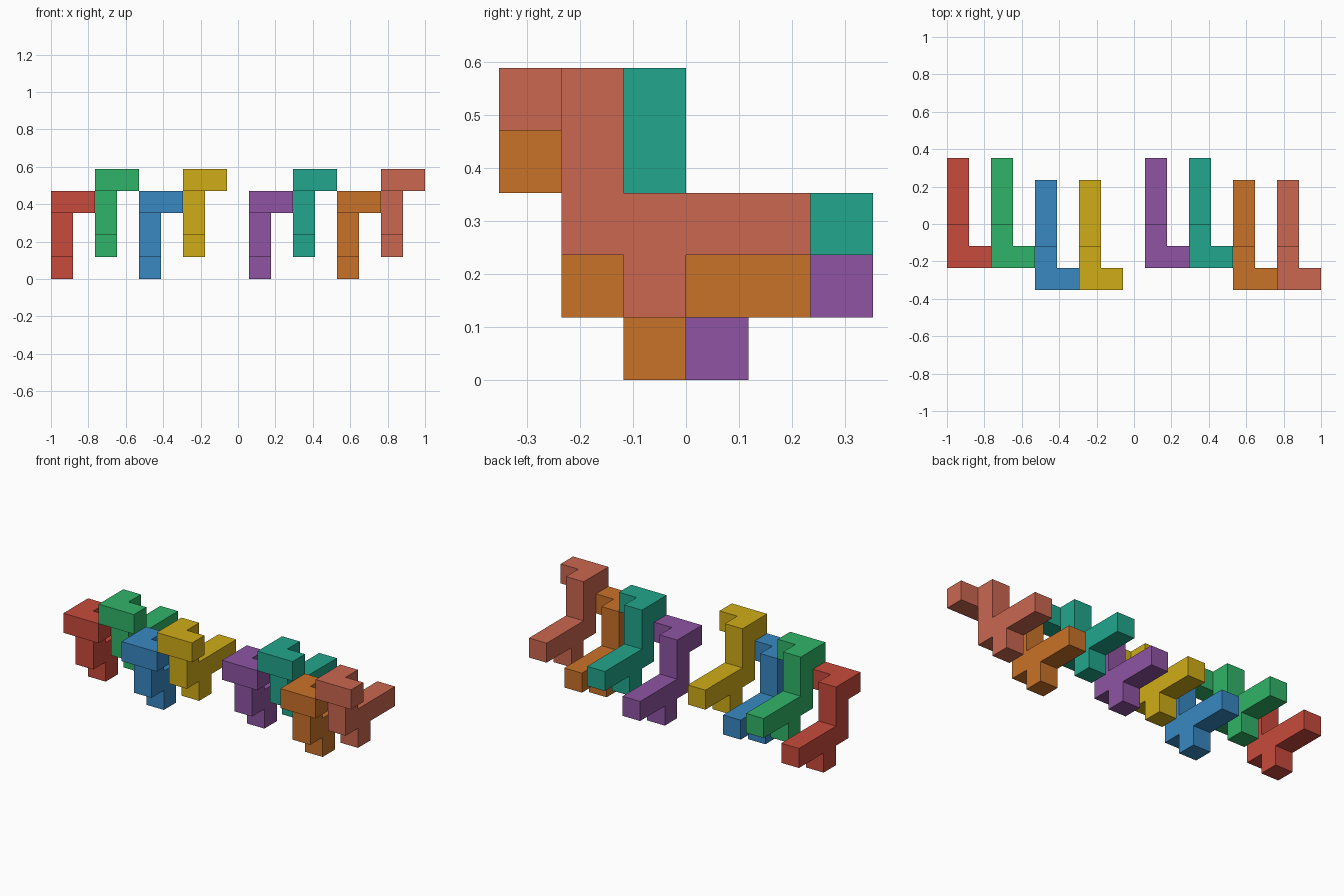
import bpy, bmesh
from mathutils import Vector

if "Cube" in bpy.data.objects:
    bpy.data.objects.remove(bpy.data.objects["Cube"])

U = 2 / 17  # edge of one cube cell

# Side outline (y, z) in cells: front lip, stem, long back arm and lower stub
PROFILE = [(0, 3), (1, 3), (1, 1), (2, 1), (2, 0), (3, 0), (3, 1),
           (5, 1), (5, 2), (2, 2), (2, 4), (1, 4), (0, 4)]


def material(name, rgb):
    mat = bpy.data.materials.new(name)
    linear = [((c / 255 + 0.055) / 1.055) ** 2.4 for c in rgb]
    mat.diffuse_color = (*linear, 1)
    mat.use_nodes = True
    mat.node_tree.nodes["Principled BSDF"].inputs["Base Color"].default_value = mat.diffuse_color
    return mat


def block_piece(name, rgb, x, y, z):
    bm = bmesh.new()
    # Body: the side outline, one cell thick
    near, far = [[bm.verts.new((i, py, pz)) for py, pz in PROFILE] for i in (0, 1)]
    n = len(PROFILE)
    bm.faces.new(near)
    cap = bm.faces.new(far)
    for i in range(n):
        j = (i + 1) % n
        bm.faces.new((near[i], near[j], far[j], far[i]))
    bmesh.ops.recalc_face_normals(bm, faces=bm.faces[:])

    # Side lug: pull the front lip's end one more cell sideways
    bmesh.utils.face_split(cap, far[1], far[11])
    lip = next(f for f in bm.faces if far[0] in f.verts and far[1] in f.verts
               and far[12] in f.verts)
    lug = bmesh.ops.extrude_face_region(bm, geom=[lip])["geom"]
    bmesh.ops.translate(bm, vec=(1, 0, 0),
                        verts=[v for v in lug if isinstance(v, bmesh.types.BMVert)])
    if lip.is_valid:
        bm.faces.remove(lip)
    bmesh.ops.dissolve_limit(bm, angle_limit=0.01, verts=bm.verts[:], edges=bm.edges[:])
    bmesh.ops.recalc_face_normals(bm, faces=bm.faces[:])

    for v in bm.verts:
        v.co = (v.co + Vector((x, y, z))) * U
    mesh = bpy.data.meshes.new(name)
    bm.to_mesh(mesh)
    bm.free()
    mesh.materials.append(material(name, rgb))
    bpy.context.collection.objects.link(bpy.data.objects.new(name, mesh))


COLOURS = [("red", (200, 74, 60)), ("green", (48, 180, 104)),
           ("blue", (56, 136, 194)), ("yellow", (208, 172, 24)),
           ("purple", (142, 84, 162)), ("teal", (34, 166, 140)),
           ("orange", (202, 114, 40)), ("coral", (202, 103, 80))]

# Two groups of four pieces, stepping sideways, forward and up
for i, (colour, rgb) in enumerate(COLOURS):
    group, k = divmod(i, 4)
    block_piece(colour + "_piece", rgb,
                -8.5 + 9 * group + 2 * k, -2 - k // 2, k % 2)
